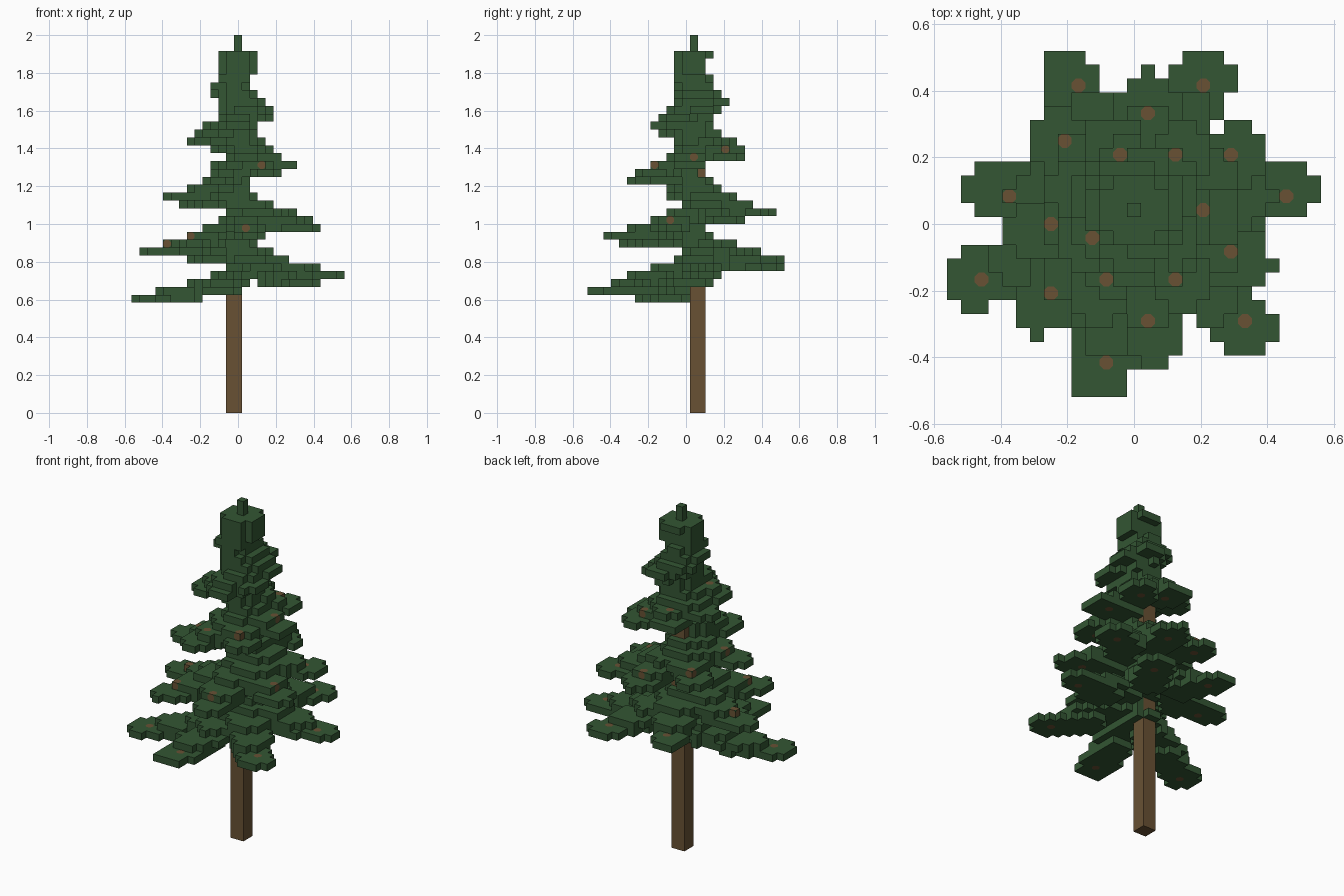
import bpy, bmesh, math
from mathutils import Vector

if "Cube" in bpy.data.objects:
    bpy.data.objects.remove(bpy.data.objects["Cube"], do_unlink=True)

U = 2 / 48                      # block size
TRUNK_TOP = 38                  # in blocks
CENTRE = Vector((0, 1))         # branch axis, in blocks
POINTED = 1.25                  # how much the strip ends are drawn out


def material(name, rgb):
    m = bpy.data.materials.new(name)
    m.use_nodes = True
    m.diffuse_color = (*rgb, 1)
    bsdf = m.node_tree.nodes["Principled BSDF"]
    bsdf.inputs["Base Color"].default_value = (*rgb, 1)
    bsdf.inputs["Roughness"].default_value = 0.9
    return m


green = material("needle green", (0.033, 0.092, 0.033))
brown = material("bark brown", (0.138, 0.083, 0.034))


def add_object(name, bm, mats):
    mesh = bpy.data.meshes.new(name)
    bm.to_mesh(mesh)
    bm.free()
    for m in mats:
        mesh.materials.append(m)
    obj = bpy.data.objects.new(name, mesh)
    bpy.context.collection.objects.link(obj)


cells = set()                   # foliage blocks
twigs = set()                   # blocks showing bare wood


def slab(z, direction, inner, outer, width):
    """One layer of blocks shaped like a strip with rounded, drawn-out ends."""
    far = max(outer - width * POINTED, 0)
    near = min(max(inner, 1.2), far)
    for x in range(-13, 14):
        for y in range(-12, 13):
            p = Vector((x, y)) - CENTRE
            along = p.dot(direction)
            beyond = along - min(max(along, near), far)
            if math.hypot(beyond / POINTED, p.cross(direction)) <= width:
                cells.add((x, y, z))


# drooping branches, winding upward about one block per branch
for i in range(29):
    a = math.radians(204 + 54.5 * i)
    d = Vector((math.cos(a), math.sin(a)))
    level = 14 + i + (i > 13)
    reach = 14.9 - 0.43 * i
    step = reach / 4
    width = min(2.2, 0.8 + reach / 4)
    for k in range(4):
        # widest in the middle, narrow at the trunk
        spread = min(width, 1.5) if k == 3 else width + (0.25 if k and reach > 5 else 0)
        slab(level + k, d, reach - (k + 2) * step, reach - k * step, spread)
    if reach > 5:
        p = CENTRE + d * (reach - 3)
        twig = (round(p.x), round(p.y), level)
        above = (*twig[:2], level + 1)
        twigs.add(twig)
        if above in cells:
            twigs.add(above)

# crown and tip
cells = {c for c in cells if c[2] < 43}
for z in range(38, 46):
    radius = 2.3 if z > 42 else 1.5
    for x in range(-2, 3):
        for y in range(-2, 3 if z == 45 else 2):
            if math.hypot(x, y) <= radius:
                cells.add((x, y + 1, z))
cells |= {(0, 1, 46), (0, 1, 47)} | twigs


def is_trunk(c):
    return c[0] in (-1, 0) and c[1] in (1, 2) and c[2] < TRUNK_TOP


# foliage skin: only the exposed block sides
bm = bmesh.new()
verts = {}


def corner(c):
    key = tuple(round(n, 2) for n in c)
    if key not in verts:
        verts[key] = bm.verts.new(((c[0] - 0.5) * U, (c[1] - 0.5) * U, c[2] * U))
    return verts[key]


def add_side(points, slot):
    bm.faces.new([corner(p) for p in points]).material_index = slot


for c in cells:
    if is_trunk(c):
        continue
    for axis in range(3):
        for side in (0, 1):
            n = list(c)
            n[axis] += 2 * side - 1
            if tuple(n) in cells or is_trunk(n):
                continue
            u, v = (axis + 1) % 3, (axis + 2) % 3
            loop = []
            for du, dv in ((0, 0), (1, 0), (1, 1), (0, 1)):
                q = Vector(c)
                q[axis] += side
                q[u] += du
                q[v] += dv
                loop.append(q)
            if not side:
                loop.reverse()
            if c not in twigs:
                add_side(loop, 0)
                continue
            # bare wood: octagon with green corners
            octagon = []
            for j, q in enumerate(loop):
                before = q.lerp(loop[j - 1], 0.3)
                after = q.lerp(loop[(j + 1) % 4], 0.3)
                octagon += [before, after]
                add_side([before, q, after], 0)
            add_side(octagon, 1)
add_object("foliage", bm, [green, brown])

# square trunk
bm = bmesh.new()
bmesh.ops.create_cube(bm, size=1)
for v in bm.verts:
    v.co = ((v.co.x * 2 - 0.5) * U, (v.co.y * 2 + 1.5) * U, (v.co.z + 0.5) * TRUNK_TOP * U)
add_object("trunk", bm, [brown])
